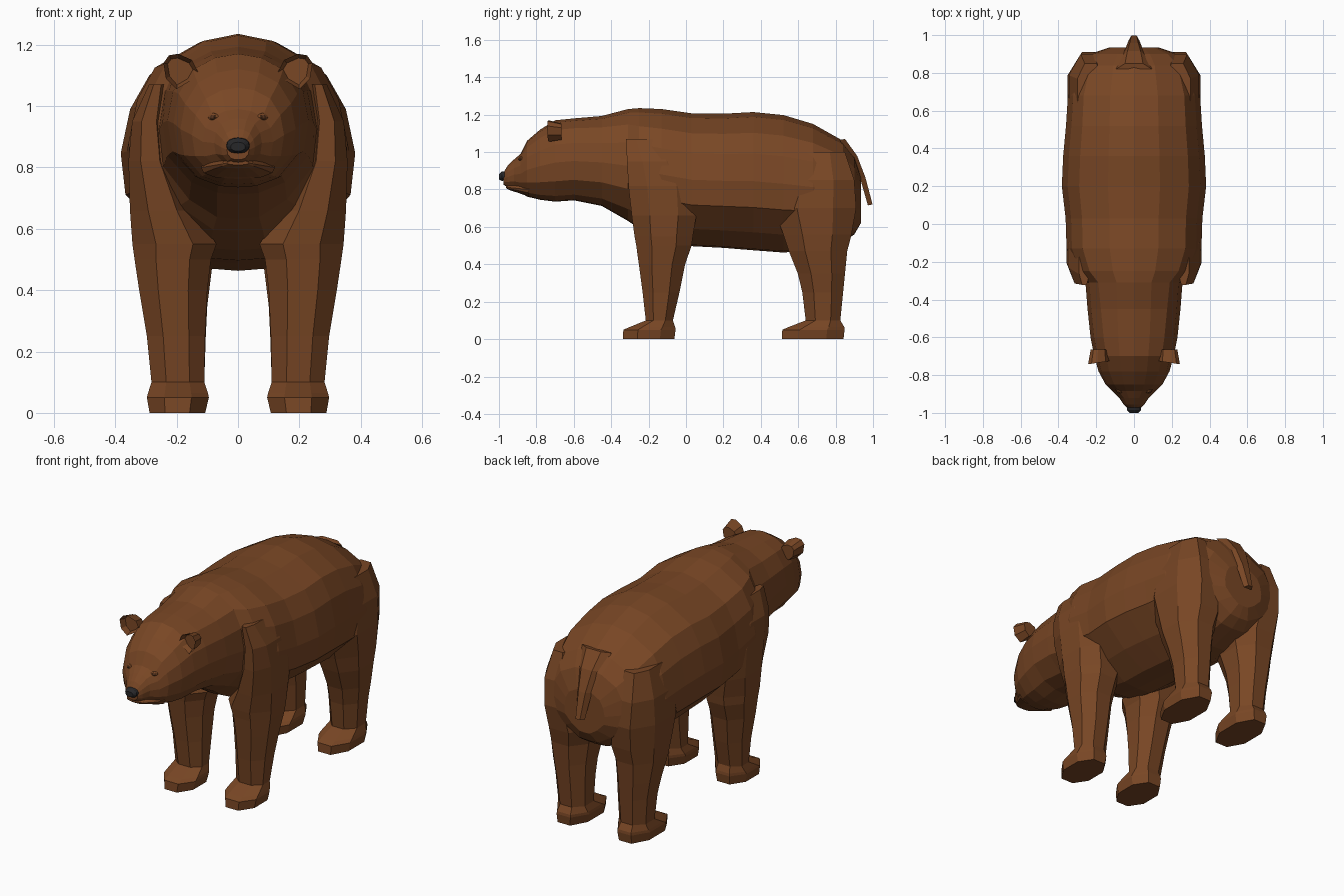
import bpy, bmesh, math
from mathutils import Matrix


def material(name, rgb):
    m = bpy.data.materials.new(name)
    m.diffuse_color = (*rgb, 1)
    return m


BROWN = material("brown fur", (0.19, 0.062, 0.018))
DARK = material("dark brown eye", (0.09, 0.032, 0.012))
BLACK = material("black nose", (0.02, 0.02, 0.022))


def finish(bm, name, mat, mirror=False):
    bmesh.ops.recalc_face_normals(bm, faces=bm.faces)
    me = bpy.data.meshes.new(name)
    bm.to_mesh(me)
    bm.free()
    me.materials.append(mat)
    ob = bpy.data.objects.new(name, me)
    bpy.context.collection.objects.link(ob)
    if mirror:
        ob.modifiers.new("Mirror", 'MIRROR')
    return ob


def loft(name, rings, mat, mirror=False):
    """Skin equal-sized closed rings and cap both ends."""
    bm = bmesh.new()
    vs = [[bm.verts.new(p) for p in r] for r in rings]
    n = len(vs[0])
    for a, b in zip(vs, vs[1:]):
        for i in range(n):
            j = (i + 1) % n
            bm.faces.new((a[i], a[j], b[j], b[i]))
    bm.faces.new(vs[0])
    bm.faces.new(vs[-1])
    return finish(bm, name, mat, mirror)


# Half cross-sections: (share of half width, share of height)
ROUND = [(0, 1), (.36, .97), (.70, .88), (.92, .70), (1, .48),
         (.93, .25), (.62, .07), (.28, .01), (0, 0)]
BARREL = [(0, 1), (.36, .965), (.76, .85), (.92, .70), (1, .50),
          (.96, .31), (.62, .13), (.26, .01), (0, 0)]


def section(y, top, bottom, w, t=0.0):
    half = [((a[0] * (1 - t) + b[0] * t) * w,
             bottom + (a[1] * (1 - t) + b[1] * t) * (top - bottom))
            for a, b in zip(ROUND, BARREL)]
    full = half + [(-x, z) for x, z in reversed(half[1:-1])]
    return [(x, y, z) for x, z in full]


# Head, neck and trunk: y, top, bottom, half width, barrel share
body = [(-.975, .892, .825, .036, 0), (-.955, .925, .812, .055, 0),
        (-.92, .96, .805, .078, 0), (-.885, .99, .785, .115, 0),
        (-.85, 1.06, .762, .150, 0), (-.78, 1.12, .745, .188, 0),
        (-.70, 1.17, .735, .210, 0), (-.60, 1.18, .742, .230, 0),
        (-.45, 1.193, .712, .246, .2), (-.31, 1.23, .632, .257, .6),
        (-.25, 1.235, .59, .31, 1), (-.13, 1.23, .53, .357, 1),
        (.03, 1.207, .497, .362, 1), (.20, 1.205, .488, .382, 1),
        (.36, 1.214, .475, .375, 1), (.52, 1.198, .463, .360, 1),
        (.68, 1.15, .475, .350, 1), (.84, 1.06, .52, .305, 1),
        (.90, .98, .56, .235, 1), (.935, .87, .62, .13, 1)]
loft("body", [section(*r) for r in body], BROWN)

# Lower jaw, slightly behind the upper lip
jaw = [(-.962, .822, .808, .035), (-.945, .825, .797, .055),
       (-.90, .83, .783, .085), (-.84, .84, .762, .12)]
loft("lower_jaw", [section(*r) for r in jaw], BROWN)

# Nose pad
nose = [(-1.0, .882, .853, .024), (-.985, .895, .846, .037),
        (-.95, .90, .85, .040)]
loft("nose", [section(*r) for r in nose], BLACK)


def octagon(z, x0, x1, y0, y1, c=.28):
    cx, cy = (x1 - x0) * c, (y1 - y0) * c
    return [(x0 + cx, y0, z), (x1 - cx, y0, z), (x1, y0 + cy, z),
            (x1, y1 - cy, z), (x1 - cx, y1, z), (x0 + cx, y1, z),
            (x0, y1 - cy, z), (x0, y0 + cy, z)]


# Legs with feet: z, inner x, outer x, front y, back y
front_leg = [(0, .107, .288, -.338, -.062), (.05, .095, .297, -.335, -.056),
             (.065, .098, .293, -.30, -.058), (.10, .11, .282, -.215, -.07),
             (.25, .107, .297, -.232, -.035), (.40, .10, .322, -.252, -.005),
             (.50, .088, .337, -.266, .03), (.55, .07, .344, -.275, .037),
             (.66, .14, .352, -.29, .055), (.82, .215, .357, -.308, .05),
             (.95, .235, .345, -.315, -.02), (1.07, .235, .29, -.322, -.12)]
hind_leg = [(0, .107, .288, .512, .842), (.05, .095, .297, .515, .848),
            (.065, .098, .293, .55, .846), (.10, .11, .282, .64, .825),
            (.25, .105, .295, .622, .84), (.35, .10, .312, .598, .85),
            (.47, .085, .332, .55, .862), (.56, .06, .342, .52, .885),
            (.70, .08, .352, .47, .91), (.85, .12, .345, .50, .90),
            (1.0, .16, .30, .56, .85)]
loft("front_leg", [octagon(*r) for r in front_leg], BROWN, True)
loft("hind_leg", [octagon(*r) for r in hind_leg], BROWN, True)

# Tail: flat tapering strip hanging off the rump
tail = [(.835, 1.065, .095, .03), (.90, .975, .07, .03), (.945, .86, .045, .028),
        (.985, .715, .028, .025)]
loft("tail", [[(-w, y - d / 2, z), (-w * .5, y + d / 2, z + .005),
               (w * .5, y + d / 2, z + .005), (w, y - d / 2, z)]
              for y, z, w, d in tail], BROWN)

# Ears: cupped wedges, the front face inset and pushed in
outline = [(.125, 1.10), (.15, 1.15), (.195, 1.17), (.225, 1.165),
           (.243, 1.14), (.235, 1.09), (.20, 1.055)]
bm = bmesh.new()
front = [bm.verts.new((x, -.742 + (.24 - x) * .15, z)) for x, z in outline]
back = [bm.verts.new((.175 + (x - .175) * .8, -.665, 1.10 + (z - 1.10) * .75))
        for x, z in outline]
for i in range(len(front)):
    j = (i + 1) % len(front)
    bm.faces.new((front[i], front[j], back[j], back[i]))
bm.faces.new(back)
cup = bm.faces.new(front)
bmesh.ops.recalc_face_normals(bm, faces=bm.faces)
bmesh.ops.inset_region(bm, faces=[cup], thickness=.014)
bmesh.ops.translate(bm, verts=cup.verts, vec=(0, .03, 0))
finish(bm, "ear", BROWN, True)


def bead(name, loc, size, mat):
    bm = bmesh.new()
    m = Matrix.Translation(loc) @ Matrix.Rotation(math.radians(35), 4, 'Z') \
        @ Matrix.Diagonal((*size, 1))
    bmesh.ops.create_uvsphere(bm, u_segments=8, v_segments=6, radius=1, matrix=m)
    finish(bm, name, mat, True)


# Eyes and the lids around them
bead("eyelid", (.08, -.880, .963), (.021, .012, .014), BROWN)
bead("eye", (.081, -.886, .963), (.013, .010, .009), DARK)
